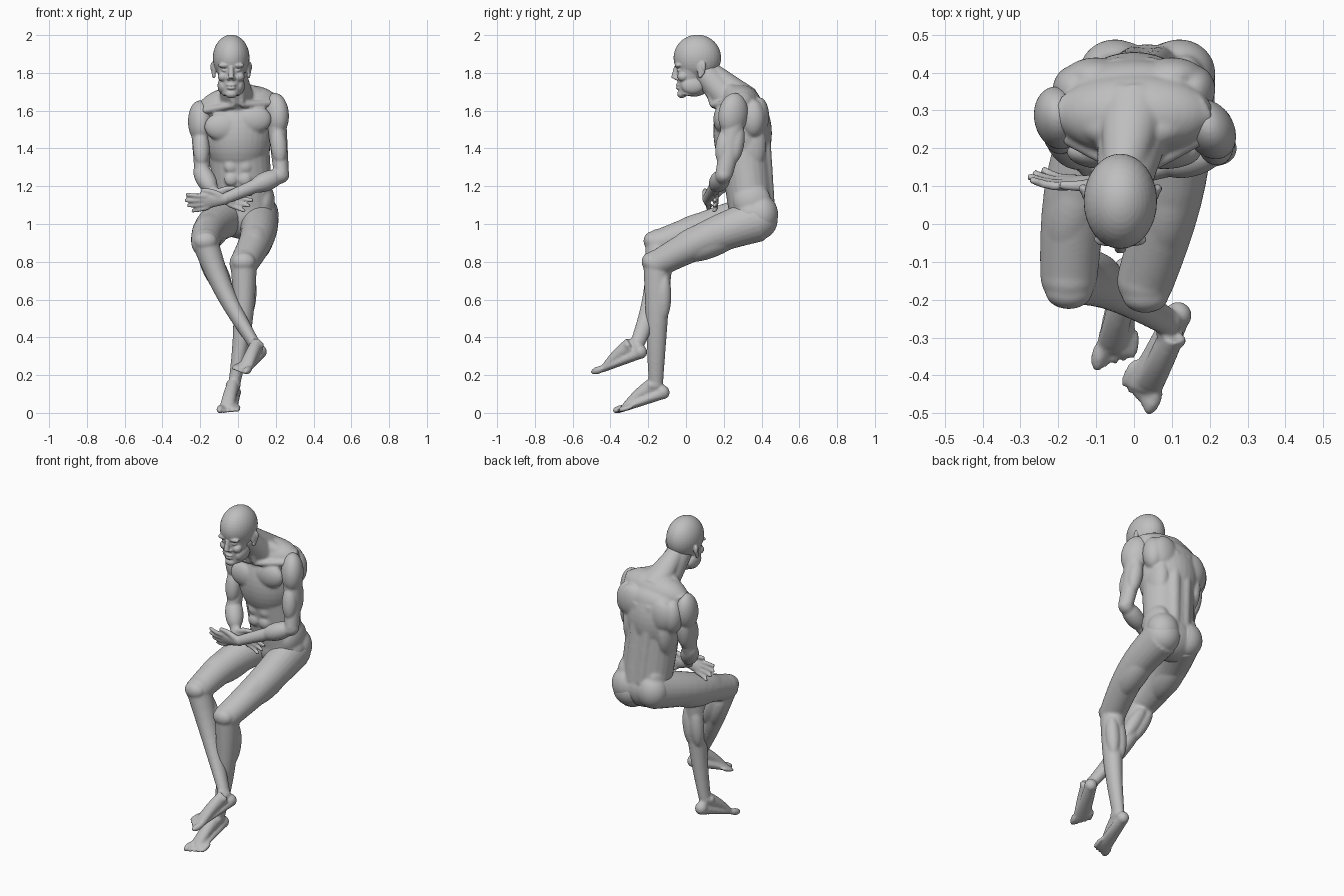
import bpy, bmesh
from math import sin, cos, pi
from mathutils import Vector, Matrix

cube = bpy.data.objects.get("Cube")
if cube:
    bpy.data.objects.remove(cube, do_unlink=True)

clay = bpy.data.materials.new("grey clay")
clay.use_nodes = True
clay.diffuse_color = (0.52, 0.52, 0.52, 1)
clay.node_tree.nodes["Principled BSDF"].inputs["Base Color"].default_value = clay.diffuse_color

LEFT, BACK, UP = Vector((1, 0, 0)), Vector((0, 1, 0)), Vector((0, 0, 1))
NONE = Vector()
WORLD = Matrix.Identity(4)


def point(x, y, z):
    return Vector((x, y, z))


def limb(bm, start, end, start_size, end_size, bow=NONE, side=LEFT, frame=WORLD):
    """Tapered, optionally bowed tube; sizes are half width and half depth."""
    steps, sides = 10, 24
    path = [start.lerp(end, i / steps) + bow * sin(pi * i / steps) for i in range(steps + 1)]
    rings = []
    for i, centre in enumerate(path):
        along = (path[min(i + 1, steps)] - path[max(i - 1, 0)]).normalized()
        across = (side - along * side.dot(along)).normalized()
        deep = along.cross(across)
        width, depth = Vector(start_size).lerp(Vector(end_size), i / steps)
        ring = []
        for k in range(sides):
            angle = 2 * pi * k / sides
            spot = centre + across * width * cos(angle) + deep * depth * sin(angle)
            ring.append(bm.verts.new(frame @ spot))
        rings.append(ring)
    for lower, upper in zip(rings, rings[1:]):
        for k in range(sides):
            n = (k + 1) % sides
            bm.faces.new((lower[k], lower[n], upper[n], upper[k]))
    bm.faces.new(rings[0][::-1])
    bm.faces.new(rings[-1])


def blob(bm, centre, radii, aim=UP, frame=WORLD):
    """Ellipsoid mass whose third radius lies along aim."""
    turn = aim.to_track_quat('Z', 'Y').to_matrix().to_4x4()
    place = Matrix.Translation(centre) @ turn @ Matrix.Diagonal((*radii, 1))
    bmesh.ops.create_uvsphere(bm, u_segments=32, v_segments=20, radius=1, matrix=frame @ place)


def ball(bm, centre, radius):
    blob(bm, centre, (radius, radius, radius))


def muscle(bm, start, end, where, push, radius, length):
    blob(bm, start.lerp(end, where) + push, (radius, radius, length), end - start)


def axes(origin, along, side):
    along = along.normalized()
    side = (side - along * side.dot(along)).normalized()
    turn = Matrix((along, side, along.cross(side))).transposed()
    return Matrix.Translation(origin) @ turn.to_4x4()


def finish(name, bm, voxel):
    """Fuse the overlapping masses into one smooth skin."""
    bmesh.ops.recalc_face_normals(bm, faces=bm.faces)
    mesh = bpy.data.meshes.new(name)
    bm.to_mesh(mesh)
    bm.free()
    mesh.materials.append(clay)
    part = bpy.data.objects.new(name, mesh)
    bpy.context.collection.objects.link(part)
    fuse = part.modifiers.new("fuse", 'REMESH')
    fuse.mode = 'VOXEL'
    fuse.voxel_size = voxel
    fuse.use_smooth_shade = True
    soften = part.modifiers.new("soften", 'SMOOTH')
    soften.iterations = 4


def add_hand(bm, wrist, along, thumb_side, curl):
    frame = axes(wrist, along, thumb_side)
    limb(bm, LEFT * -.02, LEFT * .1, (.028, .024), (.043, .014), side=BACK, frame=frame)
    for finger, reach in enumerate((.11, .12, .11, .09)):
        spread = BACK * (.03 - .021 * finger)
        knuckle = LEFT * .08 + spread
        tip = knuckle + LEFT * reach + spread * .5 + UP * curl
        limb(bm, knuckle, tip, (.013, .013), (.01, .01), UP * -curl * .4, BACK, frame)
    thumb_base, thumb_tip = point(.01, .02, 0), point(.11, .06, curl / 2)
    limb(bm, thumb_base, thumb_tip, (.019, .019), (.011, .011), BACK * .01, BACK, frame)


def add_foot(bm, heel, toe, inner):
    frame = axes(heel, toe - heel, LEFT)
    blob(bm, point(.034, 0, .036), (.036, .036, .038), frame=frame)
    # sole, then instep, then toes
    limb(bm, point(.03, 0, .032), point(.27, 0, .016), (.034, .032), (.05, .016), side=BACK, frame=frame)
    limb(bm, point(.07, 0, .085), point(.25, inner * .01, .022), (.034, .045), (.038, .02),
         UP * .008, BACK, frame)
    for digit in range(5):
        radius = .013 if digit else .02
        spot = point(.285 - .011 * digit, inner * (.038 - .022 * digit), radius)
        blob(bm, spot, (radius, radius, .042), LEFT, frame)
    for s in (-1, 1):
        blob(bm, point(.08, s * .026, .09), (.018, .015, .02), frame=frame)


def build_arm(name, shoulder, elbow, wrist, along, thumb_side, curl):
    bm = bmesh.new()
    limb(bm, shoulder, elbow, (.054, .066), (.04, .046), BACK * .01)
    blob(bm, shoulder - UP * .02, (.064, .083, .115), shoulder - elbow)
    ball(bm, elbow, .042)
    muscle(bm, shoulder, elbow, .55, BACK * -.022, .044, .1)
    muscle(bm, shoulder, elbow, .5, BACK * .04, .044, .11)
    limb(bm, elbow, wrist, (.044, .044), (.025, .029), side=BACK)
    muscle(bm, elbow, wrist, .25, NONE, .052, .1)
    add_hand(bm, wrist, along, thumb_side, curl)
    finish(name, bm, .0065)


def build_leg(name, hip, knee, ankle, heel, toe, thigh_bow, shin_bow, inner):
    bm = bmesh.new()
    limb(bm, hip, knee, (.105, .115), (.076, .072), thigh_bow)
    ball(bm, hip, .105)
    ball(bm, knee, .075)
    blob(bm, knee - BACK * .04 + UP * .01, (.062, .045, .05))
    # front and back of the thigh
    muscle(bm, hip, knee, .6, thigh_bow + UP * .018, .074, .18)
    muscle(bm, hip, knee, .45, thigh_bow - UP * .03, .08, .2)
    limb(bm, knee, ankle, (.07, .076), (.031, .038), shin_bow)
    for s in (-1, 1):
        muscle(bm, knee, ankle, .27, shin_bow * .8 + BACK * .034 + LEFT * s * .024, .041, .13)
    ball(bm, ankle, .035)
    add_foot(bm, heel, toe, inner)
    finish(name, bm, .0075)


# Torso: pelvis, waist, rib cage, shoulder girdle and neck
bm = bmesh.new()
pelvis, chest = point(.035, .35, 1.05), point(0, .3, 1.48)
throat, skull_base = point(0, .25, 1.63), point(-.03, .09, 1.81)
blob(bm, pelvis, (.172, .125, .13))
blob(bm, chest, (.18, .155, .23))
limb(bm, pelvis, chest, (.155, .12), (.16, .138))
limb(bm, throat, skull_base, (.095, .085), (.07, .068))
limb(bm, skull_base + BACK * .04, throat + point(0, .08, .03), (.05, .05), (.09, .065))
blob(bm, throat + BACK * .04, (.11, .105, .21), LEFT + UP * .12)
blob(bm, throat + point(0, .085, -.05), (.1, .105, .19), LEFT + UP * .1)
for s in (-1, 1):
    out, lift = LEFT * s, UP * s * .02
    tip = chest + out * .18 + lift + UP * .14
    # chest, side, shoulder blade and seat
    blob(bm, chest + out * .08 + lift + point(0, -.11, .055), (.098, .045, .075))
    blob(bm, chest + out * .115 + point(0, .04, -.06), (.055, .085, .15))
    blob(bm, chest + out * .1 + lift + point(0, .09, .07), (.085, .05, .1))
    blob(bm, chest + out * .155 + lift + point(0, .055, .06), (.06, .065, .1))
    blob(bm, pelvis + out * .085 + BACK * .048, (.095, .09, .105))
    blob(bm, pelvis + out * .1 + UP * .07, (.06, .1, .1))
    # belly rows
    for row in range(3):
        blob(bm, chest + out * .036 + point(0, -.092, -.11 - .067 * row), (.037, .024, .036))
    # spine column, trapezius, collar bone and neck cord
    limb(bm, pelvis + out * .035 + point(0, .09, .05), chest + out * .04 + point(0, .11, .1),
         (.035, .03), (.035, .03))
    limb(bm, throat + out * .03 + point(0, -.02, .08), tip, (.04, .04), (.06, .055), side=BACK)
    notch = throat + out * .02 - BACK * .11
    limb(bm, notch, tip - BACK * .07, (.016, .016), (.02, .02), side=BACK)
    limb(bm, notch, skull_base + out * .035, (.016, .016), (.02, .02))
finish("torso", bm, .008)

# Head: cranium, jaw, nose, lips, chin, then paired features
bm = bmesh.new()
face = point(-.036, 0, 1.8)
blob(bm, face + point(0, .06, .08), (.097, .126, .122))
limb(bm, face + point(0, .01, -.12), face + point(0, .034, .08), (.046, .048), (.088, .093))
limb(bm, face + point(0, -.05, .03), face + point(0, -.062, -.03), (.012, .014), (.017, .018))
for drop, width in ((.064, .026), (.08, .023)):
    blob(bm, face + point(0, -.039, -drop), (width, .015, .009))
blob(bm, face + point(0, -.022, -.112), (.032, .025, .022))
blob(bm, face + point(0, .04, -.09), (.05, .07, .035))
for s in (-1, 1):
    out = LEFT * s
    # brow, eye, cheek, jaw corner and nostril
    blob(bm, face + out * .034 + point(0, -.041, .04), (.036, .018, .014))
    blob(bm, face + out * .033 + point(0, -.035, .014), (.018, .014, .01))
    blob(bm, face + out * .043 + point(0, -.016, -.02), (.028, .03, .026))
    blob(bm, face + out * .044 + point(0, .035, -.068), (.028, .06, .045))
    blob(bm, face + out * .013 + point(0, -.048, -.03), (.012, .014, .01))
    # ear shell, rim and lobe
    ear = axes(face + out * .094 + point(0, .08, .02), out + BACK * 3, UP)
    blob(bm, NONE, (.024, .04, .009), frame=ear)
    blob(bm, point(.014, .012, 0), (.012, .028, .012), frame=ear)
    blob(bm, point(-.006, -.034, 0), (.012, .014, .01), frame=ear)
finish("head", bm, .0045)

# Arms: the left crosses the lap, the right rests behind it
build_arm("left_arm", shoulder=point(.2, .25, 1.6), elbow=point(.23, .2, 1.26),
          wrist=point(-.08, .11, 1.13), along=UP * -.12 - LEFT, thumb_side=UP - BACK * .3, curl=.022)
build_arm("right_arm", shoulder=point(-.2, .28, 1.56), elbow=point(-.19, .23, 1.27),
          wrist=point(-.12, .15, 1.15), along=point(1, .1, -.2), thumb_side=UP, curl=.02)

# Legs: the left is planted, the right crosses over it
build_leg("left_leg", hip=point(.11, .38, 1.02), knee=point(.03, -.15, .79),
          ankle=point(-.02, -.16, .15), heel=point(-.015, -.08, .085), toe=point(-.06, -.38, -.01),
          thigh_bow=point(.03, 0, .02), shin_bow=LEFT * .02, inner=-1)
build_leg("right_leg", hip=point(-.04, .38, 1.05), knee=point(-.172, -.14, .9),
          ankle=point(.09, -.26, .36), heel=point(.13, -.2, .3), toe=point(0, -.48, .2),
          thigh_bow=point(-.035, 0, .005), shin_bow=point(-.025, .03, 0), inner=1)
